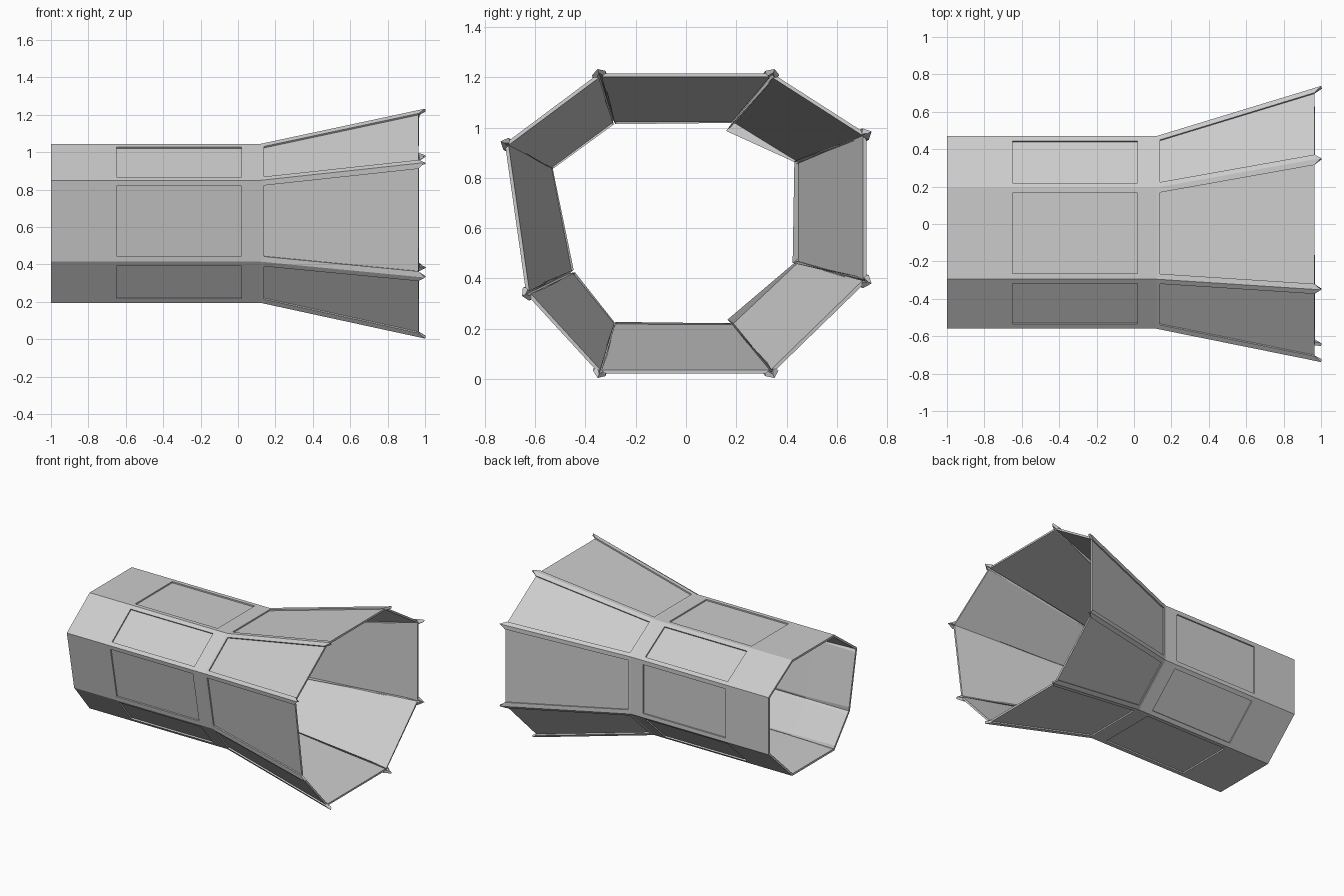
import bpy, bmesh
from mathutils import Vector

if "Cube" in bpy.data.objects:
    bpy.data.objects.remove(bpy.data.objects["Cube"])

# Octagon corners (y, z), counter-clockwise seen from +x: straight tube and flared mouth
TUBE = [(-0.295, 1.045), (-0.56, 0.85), (-0.475, 0.415), (-0.295, 0.195),
        (0.195, 0.195), (0.47, 0.455), (0.47, 0.875), (0.195, 1.045)]
MOUTH = [(-0.352, 1.233), (-0.738, 0.945), (-0.652, 0.33), (-0.352, 0.004),
         (0.352, 0.004), (0.738, 0.38), (0.738, 0.985), (0.352, 1.233)]
BEND, END = 0.12, 1.0
ROWS = [-1.0, -0.65, 0.02, BEND, 0.14, 0.965]
MARGIN, RECESS, WALL = 0.03, 0.01, 0.015


def corner(i, x):
    a, b = Vector(TUBE[i % 8]), Vector(MOUTH[i % 8])
    t = max(0.0, (x - BEND) / (END - BEND))
    p = a.lerp(b, t)
    return Vector((x, p.x, p.y))


def point(i, x, col, depth=0.0):
    """Point on side i in column 0..3, pushed inward by depth."""
    a, b = corner(i, x), corner(i + 1, x)
    d = (b - a).normalized()
    p = (a, a + d * MARGIN, b - d * MARGIN, b)[col]
    outward = d.cross(Vector((1, 0, 0)))
    return p - outward * depth


bm = bmesh.new()


def face(*pts):
    bm.faces.new([bm.verts.new(p) for p in pts])


def recessed_panel(i, x0, x1, open_end):
    top = [point(i, x0, 1), point(i, x0, 2), point(i, x1, 2), point(i, x1, 1)]
    low = [point(i, x0, 1, RECESS), point(i, x0, 2, RECESS),
           point(i, x1, 2, RECESS), point(i, x1, 1, RECESS)]
    face(*low)
    for k in range(4):
        if open_end and k == 2:
            continue
        n = (k + 1) % 4
        face(top[k], top[n], low[n], low[k])


for i in range(8):
    for r in range(5):
        x0, x1 = ROWS[r], ROWS[r + 1]
        for c in range(3):
            # Recessed doors on the tube and recessed leaves on the flare
            if c == 1 and r in (1, 4):
                recessed_panel(i, x0, x1, r == 4)
            else:
                face(point(i, x0, c), point(i, x0, c + 1),
                     point(i, x1, c + 1), point(i, x1, c))
    # Pointed rib tips at the mouth corners
    xe = ROWS[-1]
    face(point(i, xe, 0), point(i, xe, 1), corner(i, END))
    face(point(i, xe, 2), point(i, xe, 3), corner(i + 1, END))

bmesh.ops.remove_doubles(bm, verts=bm.verts, dist=0.0005)

mesh = bpy.data.meshes.new("flared_octagonal_tunnel")
bm.to_mesh(mesh)
bm.free()
obj = bpy.data.objects.new("flared_octagonal_tunnel", mesh)
bpy.context.collection.objects.link(obj)

# Thin wall, grown inward
solid = obj.modifiers.new("wall", 'SOLIDIFY')
solid.thickness = WALL
solid.offset = -1
solid.use_even_offset = True
